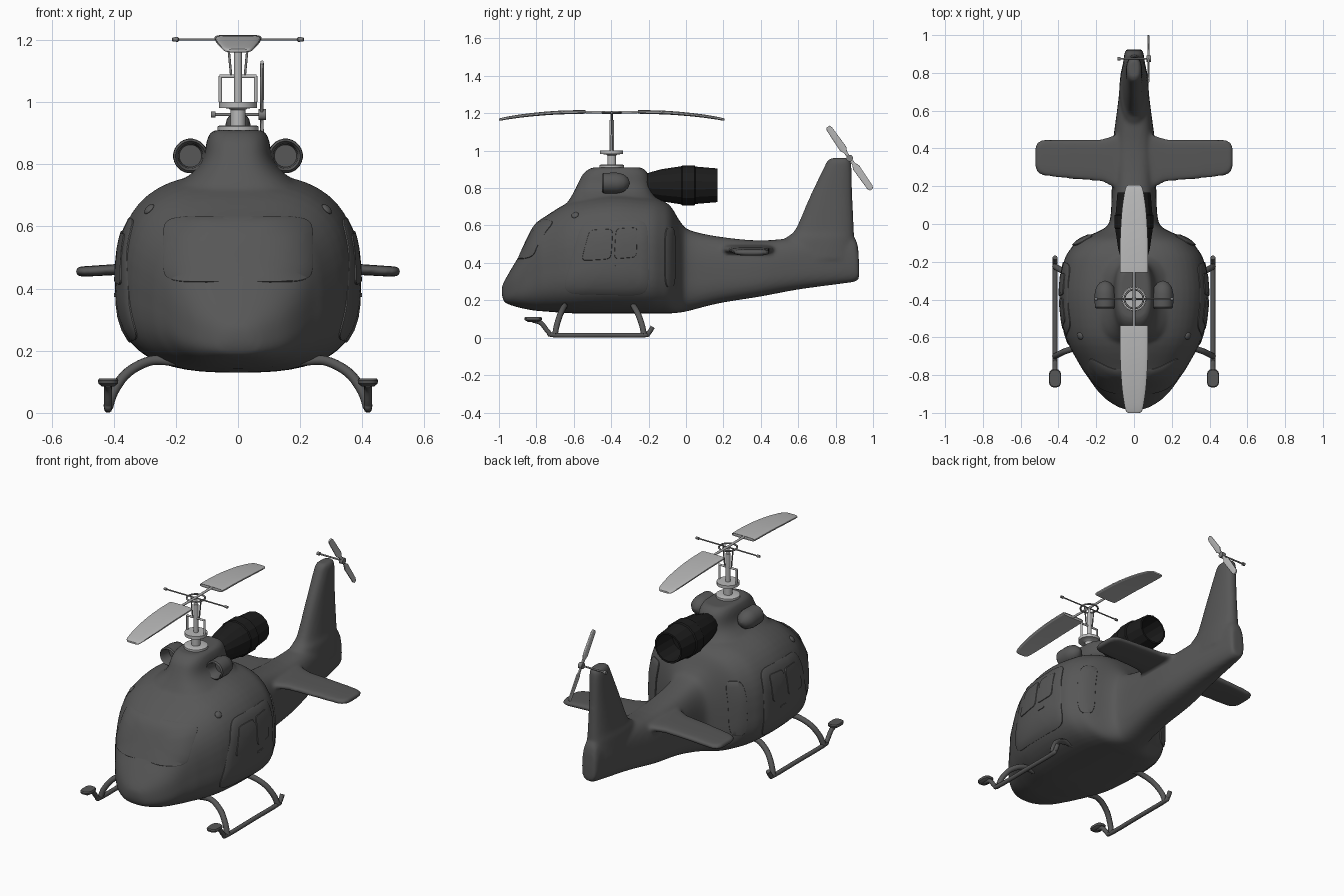
import bpy, bmesh, math
from mathutils import Vector, Matrix
from mathutils.bvhtree import BVHTree

if "Cube" in bpy.data.objects:
    bpy.data.objects.remove(bpy.data.objects["Cube"])


def material(name, v):
    m = bpy.data.materials.new(name)
    m.diffuse_color = (v, v, v, 1)
    m.use_nodes = True
    m.node_tree.nodes["Principled BSDF"].inputs["Base Color"].default_value = m.diffuse_color
    return m


GREY = material("body_grey", 0.095)
BLACK = material("engine_black", 0.012)
LIGHT = material("rotor_light_grey", 0.48)
METAL = material("rod_grey", 0.2)


def finish(name, bm, mat, angle=40):
    me = bpy.data.meshes.new(name)
    bm.to_mesh(me)
    bm.free()
    ob = bpy.data.objects.new(name, me)
    bpy.context.collection.objects.link(ob)
    me.materials.append(mat)
    bpy.ops.object.select_all(action='DESELECT')
    ob.select_set(True)
    bpy.context.view_layer.objects.active = ob
    if angle:
        bpy.ops.object.shade_smooth_by_angle(angle=math.radians(angle))
    return ob


def skin(bm, rings):
    """Join equal rings of points and cap both ends."""
    vs = [[bm.verts.new(p) for p in r] for r in rings]
    n = len(vs[0])
    for a, b in zip(vs, vs[1:]):
        for i in range(n):
            bm.faces.new((a[i], a[(i + 1) % n], b[(i + 1) % n], b[i]))
    bm.faces.new(vs[0])
    bm.faces.new(vs[-1])


def build(name, mat, parts, angle=40):
    bm = bmesh.new()
    for rings in parts:
        skin(bm, rings)
    bmesh.ops.recalc_face_normals(bm, faces=bm.faces)
    return finish(name, bm, mat, angle)


def oval(n, k):
    """Unit superellipse with n points and exponent k."""
    out = []
    for i in range(n):
        a = 2 * math.pi * (i + 0.5) / n
        c, s = math.cos(a), math.sin(a)
        out.append((math.copysign(abs(c) ** (2 / k), c), math.copysign(abs(s) ** (2 / k), s)))
    return out


def smooth(pts, sub=4):
    """Catmull-Rom interpolation of tuples."""
    out = []
    for i in range(len(pts) - 1):
        p0, p1, p2, p3 = pts[max(i - 1, 0)], pts[i], pts[i + 1], pts[min(i + 2, len(pts) - 1)]
        for j in range(sub):
            t = j / sub
            out.append(tuple(0.5 * (2 * b + (c - a) * t + (2 * a - 5 * b + 4 * c - d) * t * t
                             + (3 * b - a - 3 * c + d) * t ** 3) for a, b, c, d in zip(p0, p1, p2, p3)))
    return out + [pts[-1]]


def lathe_y(profile, x, z, n):
    return [[(x + r * c, y, z + r * s) for c, s in oval(n, 2)] for y, r in profile]


def lathe_z(profile, x, y, n=24):
    return [[(x + r * c, y + r * s, z) for c, s in oval(n, 2)] for z, r in profile]


def tube(name, pts, r, mat, sub=5):
    cu = bpy.data.curves.new(name, 'CURVE')
    cu.dimensions = '3D'
    cu.bevel_depth, cu.bevel_resolution, cu.use_fill_caps = r, 3, True
    pts = smooth(pts, sub) if len(pts) > 2 else pts
    sp = cu.splines.new('POLY')
    sp.points.add(len(pts) - 1)
    for q, p in zip(sp.points, pts):
        q.co = (*p, 1)
    cu.materials.append(mat)
    ob = bpy.data.objects.new(name, cu)
    bpy.context.collection.objects.link(ob)


# Fuselage: y, half width, bottom, top
hull = []
for y, w, b, t in smooth([
        (-.985, .03, .23, .27), (-.97, .08, .19, .305), (-.93, .145, .172, .375), (-.88, .195, .158, .46),
        (-.81, .245, .145, .60), (-.75, .285, .14, .65), (-.6, .36, .13, .735), (-.4, .39, .13, .77),
        (-.21, .375, .13, .755), (-.13, .335, .13, .735), (-.08, .285, .13, .70), (-.03, .17, .135, .62),
        (.02, .128, .145, .575), (.18, .118, .185, .54), (.395, .115, .22, .52), (.6, .09, .258, .535),
        (.8, .065, .285, .54), (.905, .05, .3, .53), (.925, .04, .32, .40)]):
    c = b + (t - b) * .42
    hull.append([(w * u, y, c + (t - c if v > 0 else c - b) * v) for u, v in oval(48, 2.8)])


def stack(stations, k):
    """Horizontal sections: z, half width, y front, y back."""
    return [[(w * u, (a + b) / 2 + (b - a) / 2 * v, z) for u, v in oval(32, k)]
            for z, w, a, b in smooth(stations)]


cowl = stack([(.66, .26, -.68, -.12), (.73, .2, -.63, -.15), (.78, .14, -.6, -.18), (.82, .112, -.58, -.19),
              (.87, .102, -.555, -.2), (.898, .092, -.525, -.22), (.91, .078, -.5, -.24)], 2.8)
fin = stack([(.42, .08, .42, .905), (.53, .07, .53, .9), (.58, .06, .585, .898), (.75, .048, .66, .89),
             (.9, .042, .732, .886), (.945, .038, .755, .88), (.96, .028, .775, .87)], 2.4)
wings = []
for s in (-1, 1):
    wings.append([[(s * x, (a + b) / 2 + (b - a) / 2 * u, z + h * v) for u, v in oval(32, 3.5)]
                  for x, a, b, z, h in [(.05, .17, .49, .475, .024), (.12, .2, .465, .472, .021),
                                        (.17, .225, .45, .47, .02), (.35, .24, .45, .464, .018),
                                        (.48, .255, .448, .456, .017), (.51, .27, .435, .455, .016),
                                        (.522, .295, .41, .455, .012)]])
body = build("fuselage", GREY, [hull, cowl, fin] + wings, 0)

# Fuse the parts into one softly blended shell
rm = body.modifiers.new("fuse", 'REMESH')
rm.mode, rm.voxel_size, rm.use_smooth_shade = 'VOXEL', 0.01, True
sm = body.modifiers.new("blend", 'SMOOTH')
sm.factor, sm.iterations = 0.5, 8
for m in ("fuse", "blend"):
    bpy.ops.object.modifier_apply(modifier=m)
for p in body.data.polygons:
    p.use_smooth = True
tree = BVHTree.FromPolygons([v.co for v in body.data.vertices], [p.vertices[:] for p in body.data.polygons])


def plate(name, quad, way, lift=.006, k=7):
    """Thin rounded panel laid on the hull; quad is bottom-left, bottom-right, top-right, top-left."""
    bl, br, tr, tl = [Vector(q) for q in quad]
    bm = bmesh.new()
    rings = []
    way = Vector(way)
    for f, off in ((1, -.003), (.995, lift * .7), (.975, lift), (.8, lift), (.6, lift), (.4, lift), (.2, lift), (.03, lift)):
        ring = []
        for u, v in oval(64, k):
            u, v = (f * u + 1) / 2, (f * v + 1) / 2
            q = bl.lerp(br, u).lerp(tl.lerp(tr, u), v)
            o = Vector((-2 * way.x, q.x, q.y)) if way.x else Vector((q.x, -2, q.y))
            hit, nor, _, _ = tree.ray_cast(o, way)
            if hit is None:
                hit, nor, _, _ = tree.find_nearest(o + way * 1.8)
            ring.append(hit + nor * off)
        rings.append(ring)
    skin(bm, rings)
    bm.faces.ensure_lookup_table()
    bm.faces.remove(bm.faces[-2])
    bmesh.ops.recalc_face_normals(bm, faces=bm.faces)
    if sum((f.normal.dot(way) * f.calc_area() for f in bm.faces)) > 0:
        bmesh.ops.reverse_faces(bm, faces=bm.faces)
    finish(name, bm, GREY, 30)


# Windscreen, doors, windows, handles and rear side panels
plate("windscreen", [(-.24, .42), (.24, .42), (.24, .632), (-.24, .632)], (0, 1, 0), .005)
for s, side in ((-1, "left"), (1, "right")):
    w = (-s, 0, 0)
    plate(side + "_door", [(-.665, .235), (-.2, .225), (-.205, .63), (-.555, .625)], w)
    plate(side + "_front_window", [(-.56, .41), (-.4, .42), (-.39, .58), (-.515, .575)], w, .009)
    plate(side + "_rear_window", [(-.385, .42), (-.265, .43), (-.26, .588), (-.375, .582)], w, .009)
    plate(side + "_door_handle", [(-.38, .373), (-.33, .373), (-.33, .386), (-.38, .386)], w, .0095)
    plate(side + "_rear_panel", [(-.115, .27), (-.06, .27), (-.06, .59), (-.115, .59)], w, .006, 4)
    # Small lamp on the shoulder
    bm = bmesh.new()
    hit, nor, _, _ = tree.find_nearest(Vector((s * .3, -.6, .67)))
    bmesh.ops.create_uvsphere(bm, u_segments=16, v_segments=8, radius=.02,
                              matrix=Matrix.Translation(hit) @ nor.to_track_quat('Z', 'Y').to_matrix().to_4x4()
                              @ Matrix.Diagonal((1, 1, .5, 1)))
    finish(side + "_lamp", bm, GREY)
    # Air intake pod
    build(side + "_intake", GREY, [lathe_y([(-.38, .001), (-.38, .036), (-.435, .04), (-.448, .048), (-.44, .055),
          (-.37, .056), (-.335, .048), (-.31, .028), (-.3, .002)], s * .153, .827, 24)])
    # Skid, legs and front pad
    x = s * .418
    tube(side + "_skid", [(x, -.82, .093), (x, -.775, .078), (x, -.735, .03), (x, -.7, .014), (x, -.45, .014),
                          (x, -.23, .014), (x, -.2, .025), (x, -.178, .058)], .013, GREY)
    for n, y0, y1 in (("front", -.65, -.7), ("rear", -.28, -.225)):
        tube(side + "_" + n + "_leg", [(s * .2, y0, .165), (s * .28, y0, .168), (s * .355, y0 * .6 + y1 * .4, .13),
                                       (s * .4, y0 * .2 + y1 * .8, .07), (x, y1, .018)], .016, GREY)
    build(side + "_skid_pad", GREY, [[[(x + .033 * f * u, -.817 + .048 * f * v, z) for u, v in oval(24, 3)]
          for z, f in ((.085, .6), (.094, .95), (.104, 1), (.11, .9))]])

# Exhaust engine
build("engine", BLACK, [lathe_y([(.02, .001), (.02, .078), (.168, .08), (.168, .09), (.05, .1), (.045, .107),
      (-.02, .107), (-.025, .102), (-.13, .086), (-.19, .07), (-.24, .052), (-.24, .001)], 0, .815, 14)], 20)

# Mast with its collar, plate and cage
CY = -.397
build("mast", LIGHT, [lathe_z([(.895, .066), (.922, .066), (.925, .06), (.925, .024), (.975, .024), (.98, .03),
      (.982, .062), (1.0, .062), (1.0, .013), (1.165, .013), (1.165, .008), (1.207, .008)], 0, CY)])
for s in (-1, 1):
    tube("cage_post", [(s * .057, CY, 1.0), (s * .057, CY, 1.085)], .006, LIGHT)
    tube("pitch_link", [(s * .022, CY, 1.085), (s * .033, CY, 1.2)], .004, METAL)
    tube("blade_arm", [(0, CY, 1.205), (0, CY + s * .155, 1.207)], .007, LIGHT)
    build("flybar_tip", METAL, [[[(s * a, CY + r * u, 1.202 + r * v) for u, v in oval(12, 2)]
          for a, r in ((.19, .004), (.193, .008), (.21, .007), (.213, .003))]])
    # Drooping main blade: distance, half width, height
    build("main_blade", LIGHT, [[[(w * u, CY + s * d, z + h * v) for u, v in oval(24, 4)] for d, w, z, h in smooth([
        (.145, .07, 1.207, .007), (.155, .075, 1.207, .01), (.3, .074, 1.203, .01), (.45, .066, 1.19, .009),
        (.55, .053, 1.176, .008), (.592, .043, 1.168, .007), (.603, .03, 1.166, .005)], 3)]])
tube("cage_bar", [(-.06, CY, 1.083), (.06, CY, 1.083)], .006, LIGHT)
tube("flybar", [(-.21, CY, 1.202), (.21, CY, 1.202)], .004, METAL)
tube("flybar_ring", [(.05 * math.cos(a * math.pi / 8), CY + .05 * math.sin(a * math.pi / 8), 1.202)
                     for a in range(17)], .005, METAL, 2)

# Tail rotor
HY, HZ, HX = .875, .96, .077
tube("tail_shaft", [(-.08, HY, HZ), (.09, HY, HZ)], .005, METAL)
build("tail_hubs", METAL, [[[(x, HY + r * u, HZ + r * v) for u, v in oval(16, 2)] for x in (a, b)]
      for a, b, r in ((-.087, -.072, .01), (.066, .09, .018))])
along, across = Vector((0, -.57, .82)), Vector((0, .82, .57))
for s in (-1, 1):
    build("tail_blade", LIGHT, [[[Vector((HX, HY, HZ)) + along * s * d + across * w * u
          + Vector((.005 * v + s * .12 * w * u, 0, 0)) for u, v in oval(16, 4)]
          for d, w in ((.015, .008), (.04, .01), (.06, .02), (.19, .017), (.205, .01))]])
